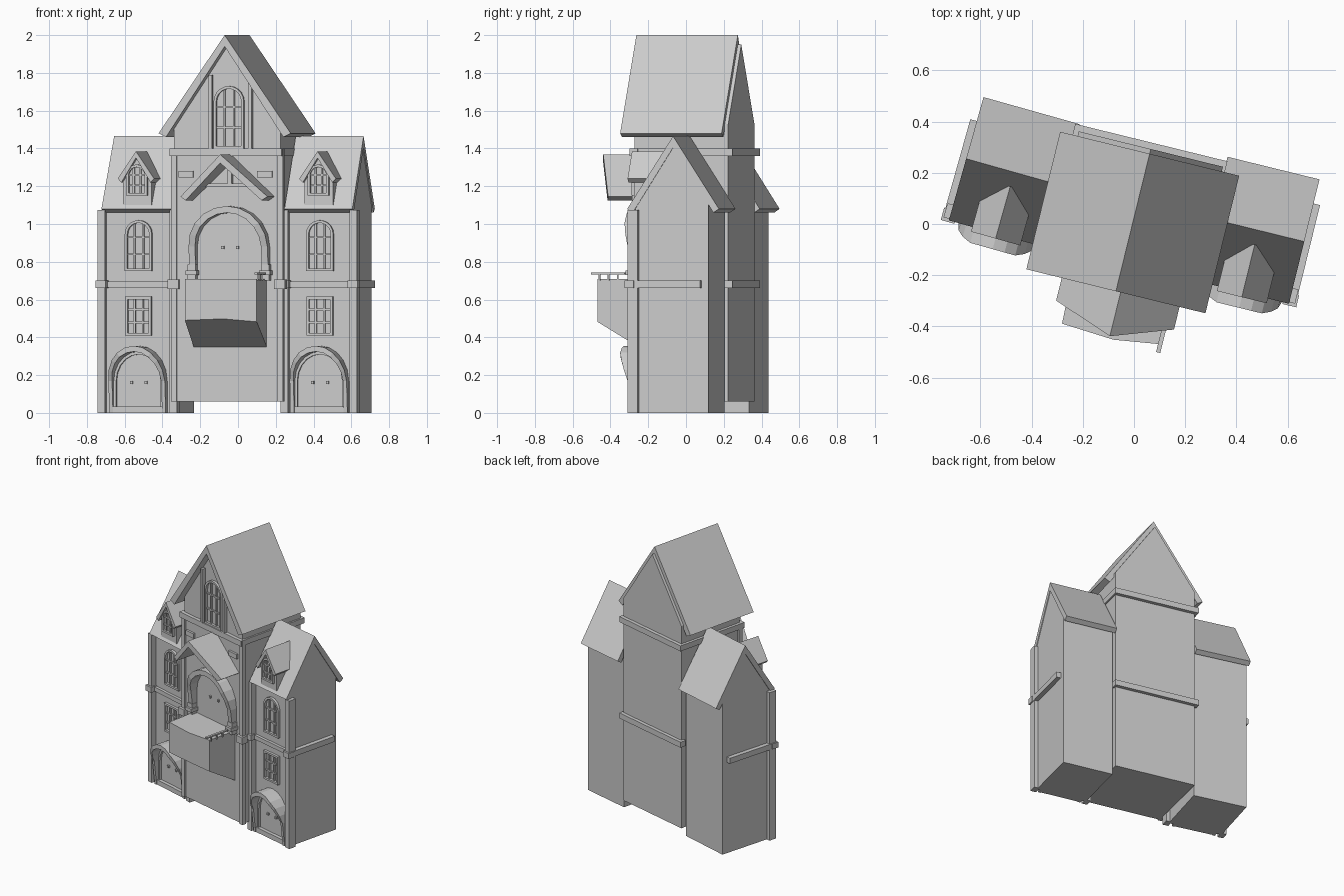
import bpy, bmesh
from math import radians, sin, cos, pi
from mathutils import Matrix

cube = bpy.data.objects.get("Cube")
if cube:
    bpy.data.objects.remove(cube)

stone = bpy.data.materials.new("plain_grey")
stone.use_nodes = True
GREY = (0.6, 0.6, 0.6, 1)
stone.diffuse_color = GREY
stone.node_tree.nodes["Principled BSDF"].inputs["Base Color"].default_value = GREY


class Section:
    """A part of the building with its own frame: x along the facade, y into the house."""

    def __init__(self, prefix, angle, x=0, y=0):
        self.prefix = prefix
        self.frame = Matrix.Rotation(radians(angle), 4, "Z") @ Matrix.Translation((x, y, 0))

    def finish(self, name, bm):
        bmesh.ops.recalc_face_normals(bm, faces=bm.faces)
        bm.transform(self.frame)
        mesh = bpy.data.meshes.new(self.prefix + name)
        bm.to_mesh(mesh)
        bm.free()
        mesh.materials.append(stone)
        obj = bpy.data.objects.new(self.prefix + name, mesh)
        bpy.context.collection.objects.link(obj)

    def prism(self, name, pts, front, back, axis="y"):
        """Extrude a profile along y, (or along x for a y-z profile, or z for a plan)."""
        place = {"y": lambda p, d: (p[0], d, p[1]),
                 "x": lambda p, d: (d, p[0], p[1]),
                 "z": lambda p, d: (p[0], p[1], d)}[axis]
        near = front if callable(front) else (lambda p: front)
        bm = bmesh.new()
        a = [bm.verts.new(place(p, near(p))) for p in pts]
        b = [bm.verts.new(place(p, back)) for p in pts]
        bm.faces.new(a)
        bm.faces.new(b)
        for i in range(len(pts)):
            j = (i + 1) % len(pts)
            bm.faces.new((a[i], a[j], b[j], b[i]))
        self.finish(name, bm)

    def box(self, name, x0, x1, y0, y1, z0, z1):
        self.prism(name, [(x0, z0), (x1, z0), (x1, z1), (x0, z1)], y0, y1)

    def band(self, name, outer, inner, front, back):
        """Open strip between two outlines, with a front that can vary in depth."""
        bm = bmesh.new()
        rows = []
        for o, i in zip(outer, inner):
            d = front(o[1])
            rows.append([bm.verts.new(v) for v in (
                (o[0], back, o[1]), (o[0], d, o[1]), (i[0], d, i[1]), (i[0], back, i[1]))])
        for r, s in zip(rows, rows[1:]):
            for k in range(4):
                bm.faces.new((r[k], r[(k + 1) % 4], s[(k + 1) % 4], s[k]))
        bm.faces.new(rows[0])
        bm.faces.new(rows[-1])
        self.finish(name, bm)


def arch(cx, half, z0, spring, top, n=10):
    pts = [(cx - half, z0)]
    pts += [(cx - half * cos(pi * i / n), spring + (top - spring) * sin(pi * i / n))
            for i in range(n + 1)]
    return pts + [(cx + half, z0)]


def chevron(cx, half, eave, ridge, thick, cut=0.03):
    return [(cx - half, eave), (cx, ridge), (cx + half, eave), (cx + half - cut, eave - 0.02),
            (cx, ridge - thick), (cx - half + cut, eave - 0.02)]


def gable(cx, half, z0, eave, ridge):
    return [(cx - half, z0), (cx + half, z0), (cx + half, eave), (cx, ridge), (cx - half, eave)]


def window(sec, name, cx, half, z0, top, wall, rounded=True):
    """Projecting frame with two upright bars and cross bars."""
    t, front = 0.014, wall - 0.018
    if rounded:
        spring = top - half
        sec.band(name + "_frame", arch(cx, half, z0, spring, top),
                 arch(cx, half - t, z0, spring, top - t), lambda z: front, wall + 0.01)
    else:
        for s in (-1, 1):
            x = cx + s * (half - t / 2)
            sec.box(name + "_side", x - t / 2, x + t / 2, front, wall + 0.01, z0, top)
        sec.box(name + "_head", cx - half, cx + half, front, wall + 0.01, top - t, top)
    sec.box(name + "_sill", cx - half, cx + half, front, wall + 0.01, z0, z0 + t)
    for s in (-1, 1):
        x = cx + s * half * 0.32
        sec.box(name + "_bar", x - 0.005, x + 0.005, wall - 0.01, wall + 0.01, z0,
                top - (0.2 * half if rounded else 0))
    for k in (1, 2):
        z = z0 + (top - z0) * k / 3
        sec.box(name + "_crossbar", cx - half, cx + half, wall - 0.01, wall + 0.01,
                z - 0.005, z + 0.005)


def knobs(sec, cx, y, z):
    for s in (-1, 1):
        x = cx + s * 0.04
        sec.box("door_knob", x - 0.007, x + 0.007, y - 0.012, y + 0.01, z - 0.008, z + 0.008)


def wing(sec, half, belt_side):
    wall, back, ridge_y = -0.115, 0.283, 0.092
    # Walls with end gables and the steep roof running along the facade
    sec.prism("wall", [(wall, 0), (back, 0), (back, 1.13), (ridge_y, 1.42), (wall, 1.11)],
              -half + 0.005, half - 0.005, "x")
    sec.prism("roof", chevron(ridge_y, 0.25, 1.08, 1.465, 0.06), -half, half, "x")
    # Corner posts and belt course
    for s in (-1, 1):
        x = s * (half + 0.003)
        sec.box("corner_post", x - 0.02, x + 0.02, wall - 0.037, wall + 0.02, 0, 1.075)
        sec.box("belt_front", x - 0.028, x + 0.028, wall - 0.05, wall, 0.66, 0.7)
    sec.box("belt_front_bar", -half, half, wall - 0.02, wall, 0.665, 0.695)
    x = belt_side * half
    sec.box("belt_end", x - 0.026, x + 0.026, wall - 0.035, 0.245, 0.66, 0.7)
    # Windows
    window(sec, "upper_window", 0, 0.074, 0.75, 1.02, wall)
    window(sec, "lower_window", 0, 0.072, 0.41, 0.615, wall, False)
    # Door under a hood that leans further out towards its crown
    sec.band("door_hood", arch(0, 0.155, 0, 0.17, 0.355), arch(0, 0.135, 0, 0.17, 0.325),
             lambda z: wall - 0.03 - 0.075 * min(1, max(0, (z - 0.12) / 0.2)), wall + 0.01)
    sec.band("door_frame", arch(0, 0.137, 0.03, 0.17, 0.327), arch(0, 0.122, 0.03, 0.17, 0.31),
             lambda z: wall - 0.015, wall + 0.01)
    sec.box("door_step", -0.14, 0.14, wall - 0.025, wall, 0, 0.035)
    knobs(sec, 0, wall, 0.16)
    # Dormer
    sec.prism("dormer_roof", chevron(0, 0.1, 1.24, 1.385, 0.035, 0.02), -0.177, 0.034)
    sec.prism("dormer_wall", gable(0, 0.078, 1.1, 1.245, 1.355), -0.148, 0)
    window(sec, "dormer_window", 0, 0.058, 1.15, 1.315, -0.148)


wing(Section("right_end_", -13.8, 0.477, 0), 0.185, 1)
wing(Section("left_end_", -15.7, -0.505, -0.024), 0.195, -1)

# Central block
main = Section("centre_", -13.8)
WALL, BACK = -0.21, 0.3
main.prism("wall", gable(-0.006, 0.29, 0.06, 1.53, 1.95), WALL, BACK)
main.prism("roof", chevron(-0.006, 0.36, 1.48, 2.0, 0.06, 0.04), -0.272, 0.281)
main.box("upper_belt", -0.316, 0.296, WALL - 0.025, BACK + 0.025, 1.36, 1.4)
main.box("lower_belt_back", -0.316, 0.296, BACK - 0.02, BACK + 0.025, 0.66, 0.7)
for s in (-1, 1):
    x = s * 0.29 - 0.006
    main.box("lower_belt_corner", x - 0.03, x + 0.03, WALL - 0.03, WALL + 0.02, 0.655, 0.705)
    main.box("corner_post", x - 0.015, x + 0.015, WALL - 0.012, WALL + 0.02, 0.06, 1.4)
    x = s * 0.108 + 0.015
    main.box("gable_post", x - 0.009, x + 0.009, WALL - 0.03, WALL + 0.01, 1.4, 1.79)
    x = s * 0.215 - 0.015
    main.box("beam_end", x - 0.04, x + 0.04, WALL - 0.015, WALL + 0.01, 1.245, 1.28)
window(main, "gable_window", 0.005, 0.082, 1.4, 1.73, WALL)

# Balcony with a sloping underside
bm = bmesh.new()
plan = [(-0.19, WALL), (-0.18, -0.445), (0.03, -0.458), (0.208, -0.432), (0.208, WALL)]
low = [bm.verts.new((x, y, 0.35 + 0.14 * (WALL - y) / 0.235)) for x, y in plan]
high = [bm.verts.new((x, y, 0.71)) for x, y in plan]
bm.faces.new(high)
bmesh.ops.triangulate(bm, faces=[bm.faces.new(low)])
for i in range(5):
    j = (i + 1) % 5
    bm.faces.new((low[i], low[j], high[j], high[i]))
main.finish("balcony", bm)
main.box("balcony_rail", 0.203, 0.22, -0.465, -0.28, 0.733, 0.743)
for y in (-0.42, -0.37, -0.32):
    main.box("rail_post", 0.207, 0.215, y - 0.004, y + 0.004, 0.7, 0.735)

# Balcony arch on small capitals
main.band("balcony_arch", arch(0.01, 0.215, 0.74, 0.88, 1.095), arch(0.01, 0.18, 0.74, 0.88, 1.06),
          lambda z: WALL - 0.035 - 0.045 * min(1, max(0, (z - 0.8) / 0.2)), WALL + 0.01)
for s in (-1, 1):
    x = 0.01 + s * 0.2
    main.box("capital", x - 0.03, x + 0.03, WALL - 0.06, WALL, 0.73, 0.755)
    main.box("capital_base", x - 0.022, x + 0.022, WALL - 0.045, WALL, 0.7, 0.785)
knobs(main, 0.01, WALL, 0.875)

# Pointed canopy, its ridge reaching further forward than its eaves
CX = 0.013
main.prism("canopy", chevron(CX, 0.237, 1.145, 1.368, 0.045, 0.03),
           lambda p: -0.448 + 0.085 * abs(p[0] - CX) / 0.237, WALL)
main.box("canopy_tie", CX - 0.15, CX + 0.15, WALL - 0.03, WALL, 1.195, 1.215)
main.box("canopy_king_post", CX - 0.01, CX + 0.01, WALL - 0.03, WALL, 1.2, 1.34)
